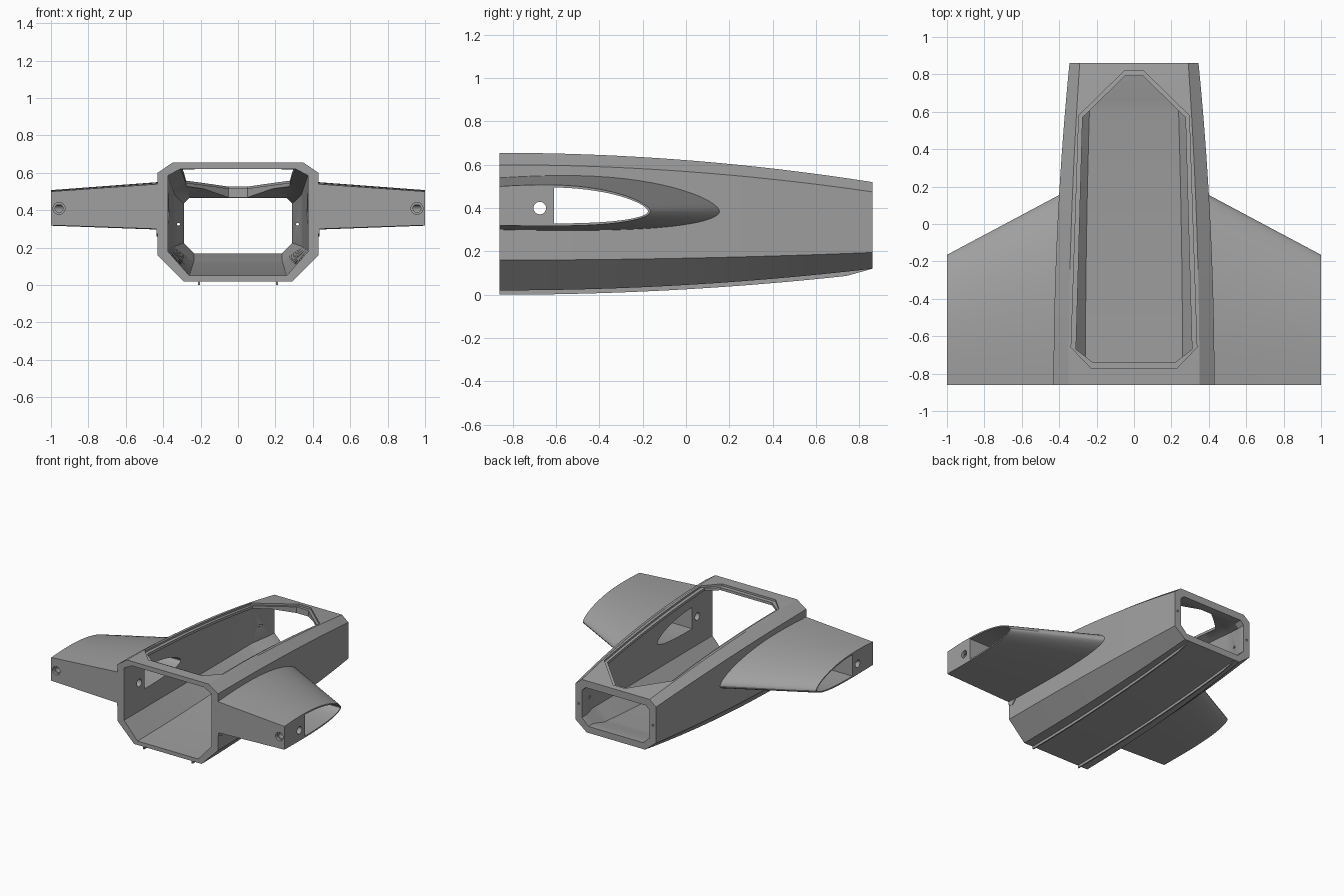
import bpy, bmesh, math

if "Cube" in bpy.data.objects:
    bpy.data.objects.remove(bpy.data.objects["Cube"])

grey = bpy.data.materials.new("plain grey")
grey.diffuse_color = (0.35, 0.35, 0.35, 1)
grey.use_nodes = True
grey.node_tree.nodes["Principled BSDF"].inputs["Base Color"].default_value = grey.diffuse_color


def mesh_object(name, bm):
    bmesh.ops.recalc_face_normals(bm, faces=bm.faces)
    me = bpy.data.meshes.new(name)
    bm.to_mesh(me)
    bm.free()
    me.materials.append(grey)
    ob = bpy.data.objects.new(name, me)
    bpy.context.collection.objects.link(ob)
    return ob


def loft(name, sections):
    """Skin a list of equal-length closed sections and cap both ends."""
    bm = bmesh.new()
    rings = [[bm.verts.new(p) for p in s] for s in sections]
    n = len(rings[0])
    for a, b in zip(rings, rings[1:]):
        for i in range(n):
            j = (i + 1) % n
            bm.faces.new((a[i], a[j], b[j], b[i]))
    bm.faces.new(rings[0][::-1])
    bm.faces.new(rings[-1])
    return mesh_object(name, bm)


def cylinder(name, axis, start, end, a, b, r, n=24):
    """Cylinder along x (a, b = y, z) or along y (a, b = x, z)."""
    def ring(c):
        out = []
        for k in range(n):
            w = 2 * math.pi * k / n
            p, q = a + r * math.cos(w), b + r * math.sin(w)
            out.append((c, p, q) if axis == "x" else (p, c, q))
        return out
    return loft(name, [ring(start), ring(end)])


def combine(ob, other, operation):
    mod = ob.modifiers.new("join", "BOOLEAN")
    mod.operation, mod.solver, mod.object = operation, "EXACT", other
    deps = bpy.context.evaluated_depsgraph_get()
    me = bpy.data.meshes.new_from_object(ob.evaluated_get(deps))
    ob.modifiers.clear()
    ob.data = me
    bpy.data.objects.remove(other)


def t2(y):
    return max(0, (y + 0.86) / 1.72) ** 2


def lerp(a, b, f):
    return a + (b - a) * f


def octagon(y, xt, zt, xs, zu, zl, xb, zb):
    half = [(xt, zt), (xs, zu), (xs, zl), (xb, zb)]
    return [(x, y, z) for x, z in half] + [(-x, y, z) for x, z in half[::-1]]


def outer(y):
    f = t2(y)
    return octagon(y, lerp(.35, .29, f), lerp(.655, .52, f), lerp(.43, .345, f), lerp(.60, .475, f),
                   lerp(.16, .195, f), lerp(.29, .25, f), lerp(.02, .12, f))


def inner(y):
    f = t2(y)
    return octagon(y, lerp(.31, .26, f), lerp(.62, .485, f), lerp(.375, .33, f), lerp(.585, .455, f),
                   lerp(.18, .215, f), lerp(.26, .23, f), lerp(.05, .15, f))


def steps(a, b, n):
    return [lerp(a, b, k / n) for k in range(n + 1)]


# Outer hull
hull = loft("fuselage_with_wings", [outer(y) for y in steps(-.86, .86, 28)])


# Stub wings: blunt end at the front, rounded edge toward the back
def wing_section(x, inset=0.0, y0=-.86):
    nose = .155 - (abs(x) - .4) * .533
    top = .54 - .07 * (abs(x) - .43)
    low = .30 + .035 * (abs(x) - .43)
    u0 = (y0 + .86) / (nose + .86)
    us = [lerp(u0, 1, 1 - (1 - k / 20) ** 2) for k in range(21)]

    def y_at(u):
        return lerp(y0, nose - inset, (u - u0) / (1 - u0))
    up = [(x, y_at(u), .385 + (top - .385 - inset) * (1 - u ** 3) ** .6 * (1 + .4 * u * (1 - u))) for u in us]
    down = [(x, y_at(u), .385 - (.385 - low - inset) * (1 - u ** 4) ** .5 * (1 + .2 * u * (1 - u)))
            for u in us[:-1]]
    return up + down[::-1]


for side in (-1, 1):
    wing = loft("wing", [wing_section(side * x) for x in (.2, 1)])
    combine(hull, wing, "UNION")

# Cabin interior, narrowing to the rear frame opening
opening = (.26, .465, .29, .435, .225, .235, .17)
rooms = [inner(y) for y in [-.92] + steps(-.84, .66, 26)]
rooms += [octagon(y, *opening) for y in (.80, .92)]
combine(hull, loft("interior_cutter", rooms), "DIFFERENCE")


# Canopy opening in the top deck, with a stepped rim
def canopy_cut(corners, floor):
    (ya, wa), (yb, wb), (yc, wc), (yd, wd) = corners
    rows = [(ya, wa)] + [(y, lerp(wb, wc, (y - yb) / (yc - yb))) for y in steps(yb, yc, 20)]
    rows += [(lerp(yc, yd, k / 4), lerp(wc, wd, k / 4)) for k in range(1, 5)]
    cut = loft("canopy_cutter", [[(-w, y, floor(y)), (w, y, floor(y)), (w, y, .8), (-w, y, .8)]
                                 for y, w in rows])
    combine(hull, cut, "DIFFERENCE")


canopy_cut([(-.77, .23), (-.66, .336), (.58, .295), (.82, .05)], lambda y: .655 - .135 * t2(y) - .015)
canopy_cut([(-.74, .22), (-.67, .31), (.57, .275), (.79, .05)], lambda y: .42)

# Hollow wing cells running straight through both sides
cell = [(p[1], p[2]) for p in wing_section(1, .011, -.61)]
combine(hull, loft("cell_cutter", [[(x, y, z) for y, z in cell] for x in (-1.1, 1.1)]), "DIFFERENCE")

# Cross bore, wing front bores and rear frame pin holes
combine(hull, cylinder("bore_cutter", "x", -1.1, 1.1, -.675, .40, .029), "DIFFERENCE")
for side in (-1, 1):
    combine(hull, cylinder("bore_cutter", "y", -.9, -.84, side * .957, .41, .032), "DIFFERENCE")
    combine(hull, cylinder("bore_cutter", "y", -.85, -.69, side * .957, .41, .021), "DIFFERENCE")
    combine(hull, cylinder("pin_cutter", "y", .70, .9, side * .318, .325, .008, 12), "DIFFERENCE")

hull.data.materials.clear()
hull.data.materials.append(grey)
bpy.context.view_layer.objects.active = hull
hull.select_set(True)
bpy.ops.object.shade_smooth_by_angle(angle=math.radians(25))


# Belly rails and small gussets under the wing roots
def rail_row(y, side):
    z = lerp(.02, .12, t2(y))
    h = .02 * min(1, max(0.05, (.86 - y) / .12))
    a, b = side * .203, side * .213
    return [(a, y, z - h), (b, y, z - h), (b, y, z + .01), (a, y, z + .01)]


for side, tag in ((-1, "left"), (1, "right")):
    loft("belly_rail_" + tag, [rail_row(y, side) for y in steps(-.86, .74, 20) + [.855]])
    loft("gusset_" + tag, [[(side * x, -.86, .305), (side * x, -.78, .305), (side * x, -.82, .26),
                            (side * x, -.86, .275)] for x in (.415, .436)])
